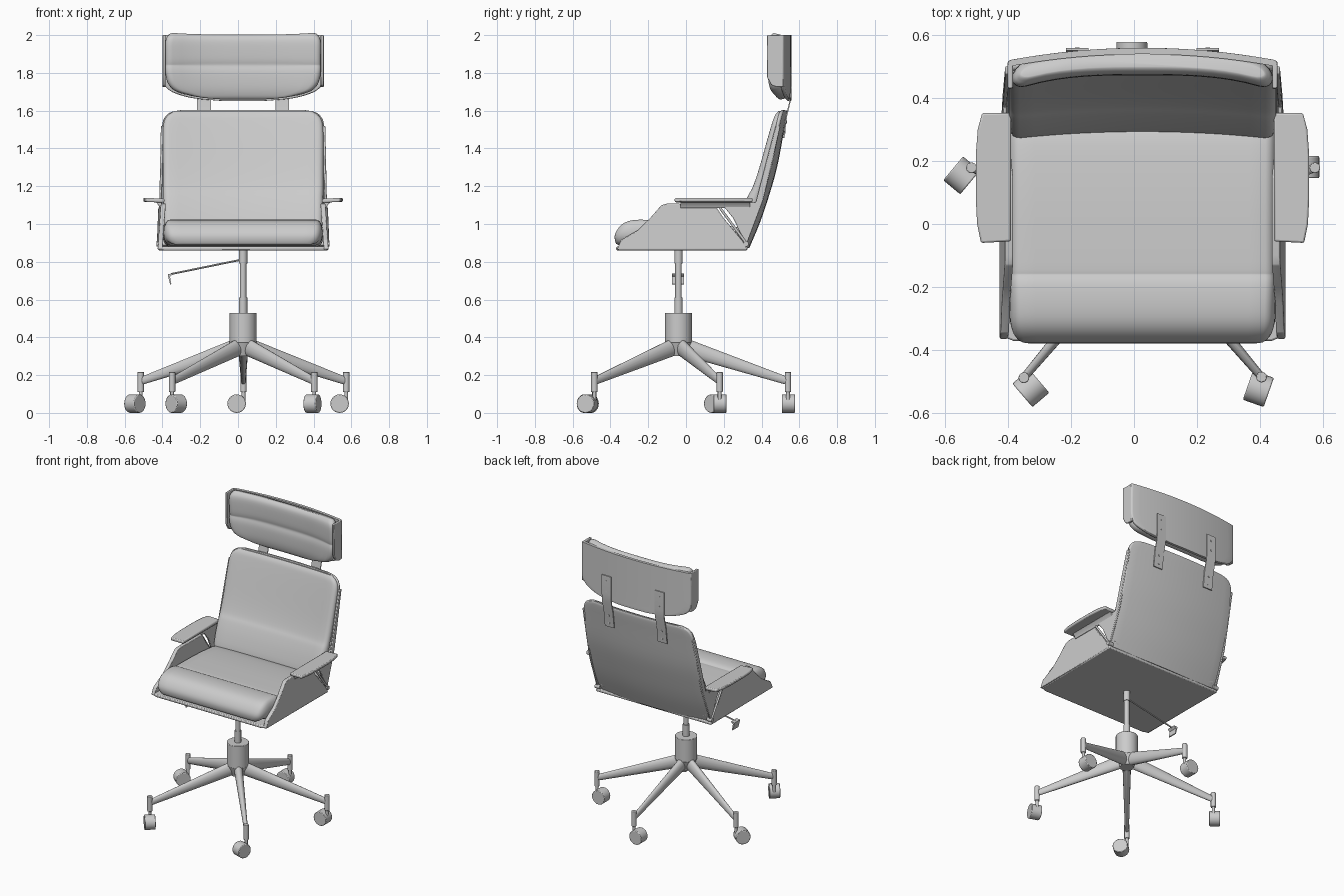
import bpy, bmesh, math
from mathutils import Vector

if "Cube" in bpy.data.objects:
    bpy.data.objects.remove(bpy.data.objects["Cube"])

CX, CY = 0.027, -0.04      # chair axis


def finish(name, bm, angle=40, bevel=0.0):
    bmesh.ops.recalc_face_normals(bm, faces=bm.faces)
    me = bpy.data.meshes.new(name)
    bm.to_mesh(me)
    bm.free()
    ob = bpy.data.objects.new(name, me)
    bpy.context.collection.objects.link(ob)
    if bevel:
        m = ob.modifiers.new("bevel", 'BEVEL')
        m.width, m.segments, m.limit_method = bevel, 2, 'ANGLE'
    bpy.ops.object.select_all(action='DESELECT')
    ob.select_set(True)
    bpy.context.view_layer.objects.active = ob
    bpy.ops.object.shade_smooth_by_angle(angle=math.radians(angle))
    return ob


def skin(name, rings, angle=40, bevel=0.0):
    """Join equal rings of points into a capped solid."""
    bm = bmesh.new()
    vs = [[bm.verts.new(p) for p in r] for r in rings]
    n = len(vs[0])
    for a, b in zip(vs, vs[1:]):
        for i in range(n):
            j = (i + 1) % n
            bm.faces.new((a[i], a[j], b[j], b[i]))
    bm.faces.new(vs[0][::-1])
    bm.faces.new(vs[-1])
    return finish(name, bm, angle, bevel)


def rod(name, a, b, r1, r2=None, n=16, bevel=0.0, flat=1.0):
    """Round bar from a to b; flat squeezes its horizontal width."""
    a, b = Vector(a), Vector(b)
    d = (b - a).normalized()
    side = d.cross(Vector((0, 0, 1)))
    side = side.normalized() if side.length > 1e-4 else Vector((1, 0, 0))
    up = side.cross(d)
    ring = [side * flat * math.cos(2 * math.pi * i / n) + up * math.sin(2 * math.pi * i / n) for i in range(n)]
    r2 = r1 if r2 is None else r2
    return skin(name, [[a + p * r1 for p in ring], [b + p * r2 for p in ring]], 40, bevel)


def smooth(st, k=4):
    """Catmull-Rom through the stations."""
    out = []
    for i in range(len(st) - 1):
        p0, p1, p2, p3 = st[max(i - 1, 0)], st[i], st[i + 1], st[min(i + 2, len(st) - 1)]
        for s in range(k):
            t = s / k
            out.append([0.5 * (2 * b + (c - a) * t + (2 * a - 5 * b + 4 * c - d) * t * t
                               + (3 * b - a - 3 * c + d) * t ** 3) for a, b, c, d in zip(p0, p1, p2, p3)])
    out.append(list(st[-1]))
    return out


def pad(name, stations, bow=0.0, edge=0.05, power=2):
    """Padded sheet along a side path; stations are (y, z, half width, thickness)."""
    st = smooth(stations)
    W = max(s[2] for s in st)
    rings = []
    for i, (y, z, w, th) in enumerate(st):
        a, b = st[max(i - 1, 0)], st[min(i + 1, len(st) - 1)]
        ty, tz = b[0] - a[0], b[1] - a[1]
        ln = math.hypot(ty, tz)
        ny, nz = -tz / ln, ty / ln
        e = min(edge, w * 0.5)
        sec = [((w - e) * (1 - k / 8), th / 2) for k in range(17)]
        sec += [(-(w - e) - e * math.sin(math.pi * k / 8), th / 2 * math.cos(math.pi * k / 8)) for k in range(1, 8)]
        sec = sec[:24]
        sec += [(-x, -d) for x, d in sec]
        ring = []
        for x, d in sec:
            off = d + bow * abs(x / W) ** power
            ring.append((CX + x, y + ny * off, z + nz * off))
        rings.append(ring)
    return skin(name, rings, 50)


def panel(name, pts, side, x_low, x_high, thick=0.014):
    """Thin side wall from a (y, z) outline, leaning between z 0.86 and 1.1."""
    def ring(t):
        return [(CX + side * (x_low + (x_high - x_low) * (z - 0.86) / 0.24 - t), y, z) for y, z in pts]
    return skin(name, [ring(0), ring(thick)], 40, 0.004)


# Seat cushion with a front roll
pad("seat_cushion", [(-.364, .892, .36, .012), (-.356, .906, .39, .05), (-.338, .93, .41, .09),
                     (-.305, .948, .42, .125), (-.26, .955, .422, .134), (-.20, .955, .424, .13),
                     (-.165, .95, .424, .114), (-.12, .95, .424, .115), (.1, .945, .424, .112),
                     (.28, .93, .424, .1), (.33, .925, .41, .03)], edge=0.035)

# Back cushion with a lumbar roll
pad("back_cushion", [(.32, .93, .40, .03), (.325, .96, .42, .07), (.355, 1.05, .425, .08),
                     (.384, 1.13, .425, .075), (.402, 1.18, .425, .06), (.436, 1.28, .425, .06),
                     (.480, 1.45, .425, .052), (.500, 1.53, .42, .046), (.508, 1.57, .40, .036),
                     (.513, 1.595, .36, .015)], bow=0.025, edge=0.035)

# Seat shell: floor and side walls
floor = [(-.41, -.37), (.41, -.37), (.446, -.355), (.45, .325), (-.45, .325), (-.446, -.355)]
skin("seat_shell_floor", [[(CX + x, y, z) for x, y in floor] for z in (.86, .88)], 40, 0.006)
wall = [(-.365, .865), (-.345, .915), (-.25, .97), (-.20, 1.02), (-.13, 1.10), (-.10, 1.108),
        (.15, 1.105), (.20, 1.03), (.30, .91), (.325, .865)]
wing = [(.19, 1.105), (.37, 1.115), (.43, 1.35), (.475, 1.52), (.50, 1.52), (.45, 1.3),
        (.41, 1.13), (.318, .885), (.30, .925), (.25, 1.03)]

# Back shell
pad("back_shell", [(.325, .875, .435, .02), (.378, 1.0, .442, .02), (.423, 1.13, .44, .02),
                   (.472, 1.3, .436, .02), (.510, 1.5, .43, .02), (.521, 1.56, .415, .02),
                   (.526, 1.59, .38, .018), (.527, 1.602, .33, .012)], bow=0.03, edge=0.012)

# Headrest shell and cushion
pad("headrest_shell", [(.548, 1.652, .12, .018), (.548, 1.665, .26, .02), (.548, 1.69, .355, .02),
                       (.548, 1.72, .405, .02), (.548, 1.76, .425, .02), (.548, 1.85, .428, .02),
                       (.548, 2.0, .426, .02)], bow=0.04, edge=0.012)
pad("headrest_cushion", [(.515, 1.662, .12, .03), (.512, 1.677, .26, .055), (.512, 1.70, .35, .07),
                         (.511, 1.74, .395, .078), (.511, 1.80, .412, .078), (.515, 1.84, .412, .070),
                         (.512, 1.88, .412, .076), (.511, 1.96, .412, .076), (.513, 1.988, .40, .06),
                         (.515, 1.998, .385, .035)], bow=0.05, edge=0.04, power=3)
cheek = [(.43, 2.0), (.428, 1.78), (.452, 1.735), (.48, 1.725), (.515, 1.725), (.515, 2.0)]

arm = [(.417, -.055), (.512, -.06), (.524, .0), (.528, .08), (.528, .22), (.522, .30), (.508, .352), (.417, .352)]
strap = [(.514, 1.455), (.528, 1.57), (.545, 1.64), (.550, 1.70), (.550, 1.83)]
for s, side in ((-1, "left"), (1, "right")):
    panel(side + "_seat_wall", wall, s, .453, .436, .026)
    panel(side + "_back_wing", wing, s, .449, .444)
    panel(side + "_headrest_cheek", cheek, s, .427, .427, .016)
    # Hinge strut in the gap between seat and back
    rod(side + "_hinge_strut", (CX + s * .442, .18, 1.085), (CX + s * .45, .325, .89), .007, n=10)
    rod(side + "_hinge_pin", (CX + s * .42, .318, .895), (CX + s * .458, .318, .895), .014, n=12)
    # Armrest and its bracket
    skin(side + "_armrest", [[(CX + s * x, y, z + .04 * (x - .417)) for x, y in arm] for z in (1.113, 1.134)], 40, .006)
    br = [(.462, 1.116), (.448, 1.10), (.442, 1.085), (.43, 1.085), (.43, 1.116)]
    skin(side + "_armrest_bracket", [[(CX + s * x, y, z) for x, z in br] for y in (-.03, .34)], 50, .003)
    # Headrest strap with screws
    prof = strap + [(y + .007, z) for y, z in reversed(strap)]
    skin(side + "_headrest_strap", [[(CX + s * .207 + d, y, z) for y, z in prof] for d in (-.036, .036)], 40)
    for z, y in ((1.485, .522), (1.54, .529), (1.72, .554), (1.79, .554)):
        rod(side + "_strap_screw", (CX + s * .207, y, z), (CX + s * .207, y + .005, z), .007, n=10)

# Gas column and hub
rod("column_mount", (CX, CY, .79), (CX, CY, .865), .022)
rod("column_piston", (CX, CY, .59), (CX, CY, .80), .017)
rod("column_sleeve", (CX, CY, .52), (CX, CY, .61), .022)
rod("hub", (CX, CY, .37), (CX, CY, .53), .072, bevel=.003)
rod("hub_base", (CX, CY, .30), (CX, CY, .37), .045, .07)

# Height lever with paddle
rod("lever", (CX, CY, .813), (-.355, CY, .735), .005, n=8)
blade = [(-.372, .735), (-.345, .738), (-.352, .727), (-.360, .722), (-.353, .682), (-.359, .68), (-.370, .722)]
skin("lever_paddle", [[(x, y, z) for x, z in blade] for y in (-.073, -.01)], 40)

# Five legs with casters: post position, wheel centre, axle direction
legs = [((.029, .54), (-.007, .542), (0, 1)),
        ((.573, .178), (.538, .180), (0, 1)),
        ((-.515, .178), (-.546, .154), (.77, -.64)),
        ((-.349, -.487), (-.327, -.520), (.76, .65)),
        ((.404, -.485), (.394, -.522), (.94, -.33))]
for (px, py), (wx, wy), ax in legs:
    rod("leg", (CX + (px - CX) * .04, CY + (py - CY) * .04, .352), (px, py, .168), .047, .021, bevel=.003, flat=.6)
    rod("caster_post", (px, py, .11), (px, py, .216), .017, bevel=.003)
    rod("caster_neck", (px, py, .055), (px, py, .115), .010, n=12)
    c, a = Vector((wx, wy, .049)), Vector((ax[0], ax[1], 0)).normalized()
    rod("caster_wheel", c - a * .035, c + a * .035, .049, n=24, bevel=.004)
